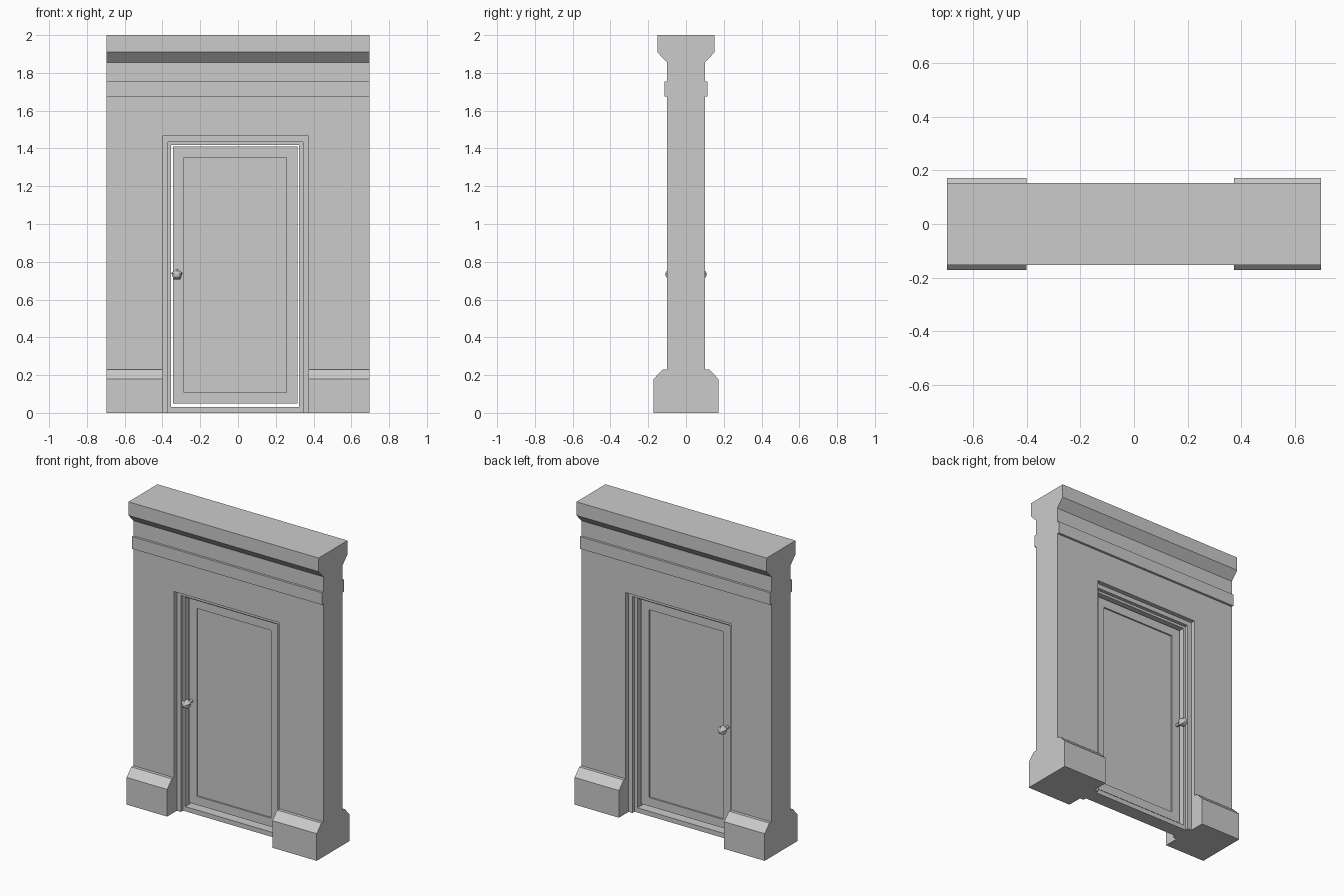
import bpy, bmesh
from math import pi
from mathutils import Matrix, Vector

if "Cube" in bpy.data.objects:
    bpy.data.objects.remove(bpy.data.objects["Cube"])


def finish(name, bm):
    bmesh.ops.recalc_face_normals(bm, faces=bm.faces)
    mesh = bpy.data.meshes.new(name)
    bm.to_mesh(mesh)
    bm.free()
    ob = bpy.data.objects.new(name, mesh)
    bpy.context.collection.objects.link(ob)
    return ob


def prism(name, start, step):
    """Extrude a closed outline of 3D points along a vector."""
    bm = bmesh.new()
    face = bm.faces.new([bm.verts.new(p) for p in start])
    ext = bmesh.ops.extrude_face_region(bm, geom=[face])
    bmesh.ops.translate(bm, vec=step, verts=[v for v in ext["geom"] if isinstance(v, bmesh.types.BMVert)])
    return finish(name, bm)


def box_bm(x0, x1, y, z0, z1):
    bm = bmesh.new()
    bmesh.ops.create_cube(bm, size=1)
    bmesh.ops.scale(bm, vec=(x1 - x0, 2 * y, z1 - z0), verts=bm.verts)
    bmesh.ops.translate(bm, vec=((x0 + x1) / 2, 0, (z0 + z1) / 2), verts=bm.verts)
    return bm


def surround(name, outer, inner, y):
    """Three-sided frame; outer and inner are (left, right, top)."""
    (a, b, c), (d, e, f) = outer, inner
    pts = [(a, 0), (a, c), (b, c), (b, 0), (e, 0), (e, f), (d, f), (d, 0)]
    return prism(name, [(x, -y, z) for x, z in pts], (0, 2 * y, 0))


# Wall: plinth, band and cornice in one moulded section
half = [(0.171, 0), (0.171, 0.18), (0.122, 0.231), (0.1, 0.231), (0.1, 1.675),
        (0.115, 1.675), (0.115, 1.755), (0.1, 1.755), (0.1, 1.855),
        (0.152, 1.91), (0.152, 2.0)]
section = half + [(-y, z) for y, z in reversed(half)]
wall = prism("wall", [(-0.697, y, z) for y, z in section], (1.394, 0, 0))

# Doorway cut through the wall
cutter = finish("doorway_cutter", box_bm(-0.4, 0.372, 0.3, -0.2, 1.465))
cutter.hide_render = True
cutter.hide_viewport = True
cut = wall.modifiers.new("doorway", "BOOLEAN")
cut.operation = "DIFFERENCE"
cut.solver = "EXACT"
cut.object = cutter

# Stepped frame and threshold
outer, middle, inner = (-0.4, 0.372, 1.465), (-0.37, 0.344, 1.435), (-0.355, 0.323, 1.419)
surround("outer_frame", outer, middle, 0.07)
surround("inner_frame", middle, inner, 0.047)
finish("threshold", box_bm(-0.355, 0.323, 0.047, 0, 0.031))

# Door leaf with a sunken panel on both sides
bm = box_bm(-0.344, 0.314, 0.022, 0.051, 1.41)
for side in (-1, 1):
    bm.normal_update()
    face = max(bm.faces, key=lambda f: f.normal.y * side)
    bmesh.ops.inset_region(bm, faces=[face], thickness=0.057, use_even_offset=True)
    panel = bmesh.ops.extrude_discrete_faces(bm, faces=[face])["faces"][0]
    bmesh.ops.translate(bm, vec=(0, -side * 0.01, 0), verts=panel.verts)
finish("door", bm)

# Knobs with stems
for side, label in ((-1, "front"), (1, "back")):
    turn = Matrix.Rotation(pi / 2, 4, "X")
    bm = bmesh.new()
    bmesh.ops.create_uvsphere(bm, u_segments=5, v_segments=6, radius=0.031,
                              matrix=Matrix.Translation((-0.323, side * 0.079, 0.732)) @ turn)
    bmesh.ops.create_cone(bm, cap_ends=True, segments=5, radius1=0.011, radius2=0.011, depth=0.05,
                          matrix=Matrix.Translation((-0.323, side * 0.04, 0.732)) @ turn)
    finish(label + "_knob", bm)
